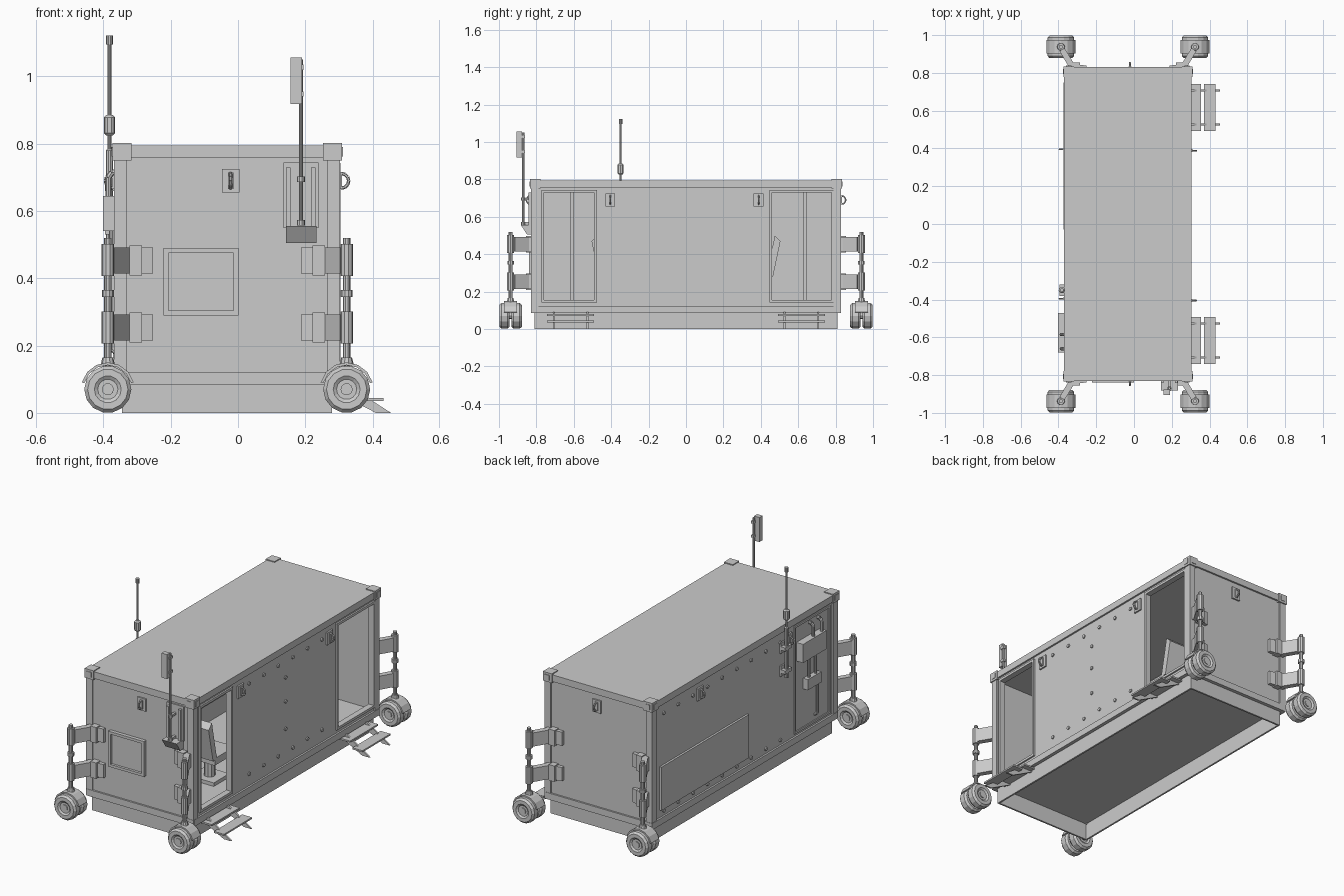
import bpy, bmesh, math
from mathutils import Vector, Matrix

CX = -0.032  # centre line of the container body


class Part:
    """Collects simple solids into one named mesh."""
    def __init__(self, name):
        self.name, self.bm = name, bmesh.new()

    def prism(self, pts, vec):
        a = [self.bm.verts.new(p) for p in pts]
        b = [self.bm.verts.new(Vector(p) + Vector(vec)) for p in pts]
        n = len(a)
        self.bm.faces.new(a)
        self.bm.faces.new(b[::-1])
        for i in range(n):
            self.bm.faces.new((a[i], b[i], b[(i + 1) % n], a[(i + 1) % n]))

    def box(self, x0, x1, y0, y1, z0, z1):
        self.prism([(x0, y0, z0), (x1, y0, z0), (x1, y1, z0), (x0, y1, z0)], (0, 0, z1 - z0))

    def lathe(self, origin, axis, profile, n=12):
        """profile: (radius, distance along axis) with closed ends"""
        q = Vector((0, 0, 1)).rotation_difference(Vector(axis).normalized())
        rings = [[self.bm.verts.new(Vector(origin) + q @ Vector(
            (r * math.cos(math.tau * i / n), r * math.sin(math.tau * i / n), t)))
            for i in range(n)] for r, t in profile]
        for a, b in zip(rings, rings[1:]):
            for i in range(n):
                self.bm.faces.new((a[i], a[(i + 1) % n], b[(i + 1) % n], b[i]))
        self.bm.faces.new(rings[0])
        self.bm.faces.new(rings[-1])

    def rod(self, p, q, r, n=10):
        d = Vector(q) - Vector(p)
        self.lathe(p, d, [(r, 0), (r, d.length)], n)

    def tube(self, pts, r, n=8):
        for p, q in zip(pts, pts[1:]):
            self.rod(p, q, r, n)

    def done(self, smooth=False):
        bmesh.ops.recalc_face_normals(self.bm, faces=self.bm.faces[:])
        me = bpy.data.meshes.new(self.name)
        self.bm.to_mesh(me)
        self.bm.free()
        ob = bpy.data.objects.new(self.name, me)
        bpy.context.collection.objects.link(ob)
        if smooth:
            bpy.ops.object.select_all(action='DESELECT')
            ob.select_set(True)
            bpy.context.view_layer.objects.active = ob
            bpy.ops.object.shade_smooth_by_angle()
        return ob


DOORS = [(-0.765, -0.485), (0.455, 0.785)]

# open-bottomed skirt
p = Part("base_skirt")
for x in (-0.345, 0.27):
    p.box(x, x + 0.01, -0.81, 0.81, 0, 0.1)
for y in (-0.81, 0.80):
    p.box(-0.345, 0.28, y, y + 0.01, 0, 0.1)
p.done()

# wall panels, floor and ceiling; the right wall leaves two doorways open
p = Part("wall_panels")
p.box(-0.36, 0.295, -0.81, 0.81, 0.095, 0.12)
p.box(-0.35, 0.285, -0.80, 0.80, 0.75, 0.76)
p.box(-0.36, -0.34, -0.81, 0.81, 0.1, 0.78)
for y in (-0.82, 0.80):
    p.box(-0.35, 0.29, y, y + 0.02, 0.1, 0.78)
for a, b in ((-0.81, DOORS[0][0]), (DOORS[0][1], DOORS[1][0]), (DOORS[1][1], 0.81)):
    p.box(0.275, 0.295, a, b, 0.1, 0.78)
for a, b in DOORS:
    p.box(0.275, 0.295, a, b, 0.1, 0.15)
    p.box(0.275, 0.295, a, b, 0.735, 0.78)
p.done()

# outer frame: corner posts, rails, corner castings
p = Part("container_frame")
for x in (-0.368, 0.265):
    for y in (-0.828, 0.788):
        p.box(x, x + 0.038, y, y + 0.04, 0.09, 0.78)
for z0, z1 in ((0.085, 0.122), (0.757, 0.795)):
    for x in (-0.37, 0.285):
        p.box(x, x + 0.02, -0.825, 0.825, z0, z1)
    for y in (-0.83, 0.81):
        p.box(-0.365, 0.3, y, y + 0.02, z0, z1)
p.done()

p = Part("corner_castings")
for sx in (-1, 1):
    for sy in (-1, 1):
        x, y = CX + sx * 0.313, sy * 0.807
        p.box(x - 0.028, x + 0.028, y - 0.028, y + 0.028, 0.75, 0.802)
        ye = y + sy * 0.028
        p.box(x - 0.014, x + 0.014, ye, ye + sy * 0.003, 0.762, 0.79)
        xe = x + sx * 0.028
        p.box(xe, xe + sx * 0.003, y - 0.014, y + 0.014, 0.762, 0.79)
p.done()

# roof with eight sunken pans
p = Part("ribbed_roof")
xs = [-0.366, -0.335, 0.272, 0.302]
ys = [-0.825, -0.79, -0.675, -0.625, -0.455, -0.41, -0.245, -0.195, -0.03,
      0.02, 0.185, 0.235, 0.40, 0.45, 0.615, 0.66, 0.80, 0.825]
g = [[p.bm.verts.new((x, y, 0.797)) for x in xs] for y in ys]
pans = []
for j in range(len(ys) - 1):
    for i in range(3):
        f = p.bm.faces.new((g[j][i], g[j][i + 1], g[j + 1][i + 1], g[j + 1][i]))
        if i == 1 and j % 2 == 1:
            pans.append(f)
bmesh.ops.inset_individual(p.bm, faces=pans, thickness=0.02, depth=-0.025)
p.done()

# raised frames around the doorways
p = Part("door_frames")
for a, b in DOORS:
    for y in (a - 0.008, b - 0.006):
        p.box(0.27, 0.304, y, y + 0.014, 0.142, 0.743)
    for z in (0.142, 0.729):
        p.box(0.27, 0.304, a, b, z, z + 0.014)
    m = (a + b) / 2 + 0.015
    p.box(-0.34, -0.325, m - 0.01, m + 0.01, 0.12, 0.75)
p.done()

# interior seats and desk between the doorways
p = Part("interior_seats")
for s in (-1, 1):
    y = s * 0.36
    p.box(-0.02, 0.17, y - 0.09, y + 0.09, 0.25, 0.29)
    p.prism([(-0.02, y + s * 0.07, 0.28), (-0.02, y + s * 0.105, 0.28),
             (-0.02, y + s * 0.145, 0.47), (-0.02, y + s * 0.115, 0.5)], (0.19, 0, 0))
    p.rod((0.075, y, 0.12), (0.075, y, 0.26), 0.03)
    p.box(0.0, 0.15, y - 0.07, y + 0.07, 0.12, 0.14)
p.done()
p = Part("interior_desk")
p.box(-0.34, -0.17, -0.43, 0.43, 0.34, 0.36)
p.box(-0.34, -0.32, -0.43, 0.43, 0.12, 0.34)
for y in (-0.3, 0, 0.3):
    p.box(-0.31, -0.29, y - 0.11, y + 0.11, 0.42, 0.58)
    p.box(-0.33, -0.31, y - 0.02, y + 0.02, 0.36, 0.5)
p.done()

# flush panels: front hatch, left long hatch, left equipment door
p = Part("front_hatch")
p.box(-0.215, -0.005, -0.826, -0.81, 0.295, 0.485)
for a, b, c, d in ((-0.222, -0.207, 0.29, 0.49), (-0.014, 0.001, 0.29, 0.49),
                   (-0.207, -0.014, 0.29, 0.305), (-0.207, -0.014, 0.475, 0.49)):
    p.box(a, b, -0.84, -0.815, c, d)
p.done()
p = Part("left_hatches")
p.box(-0.372, -0.35, -0.03, 0.75, 0.165, 0.41)
for y in (-0.765, -0.46):
    p.box(-0.366, -0.355, y, y + 0.012, 0.135, 0.745)
for z in (0.135, 0.733):
    p.box(-0.366, -0.355, -0.765, -0.45, z, z + 0.012)
p.done()

# utility boxes with pipes on the left side
p = Part("utility_boxes")
p.box(-0.402, -0.355, -0.68, -0.47, 0.54, 0.645)
p.box(-0.39, -0.355, -0.65, -0.53, 0.36, 0.42)
for y in (-0.585, -0.66):
    p.tube([(-0.385, y, 0.64), (-0.385, y, 0.70), (-0.375, y, 0.715), (-0.355, y, 0.715)], 0.009)
for y in (-0.56, -0.62):
    p.rod((-0.375, y, 0.42), (-0.375, y, 0.55), 0.008)
p.tube([(-0.375, -0.635, 0.37), (-0.375, -0.635, 0.19), (-0.355, -0.635, 0.175)], 0.008)
p.done()

# bolts on both long sides
p = Part("side_bolts")
spots = [(y, z) for y in (-0.325, -0.195, -0.065, 0.065, 0.195, 0.325) for z in (0.19, 0.7)]
spots += [(0, z) for z in (0.32, 0.475, 0.61)]
for y, z in spots:
    p.rod((0.29, y, z), (0.302, y, z), 0.01, 8)
for y, z in [(a * 0.13 - 0.325, b) for a in range(9) for b in (0.15, 0.7)]:
    if y < 0.72:
        p.rod((-0.367, y, z), (-0.355, y, z), 0.01, 8)
p.done()

# lashing plates, each with a standing ring: position and outward direction
p = Part("lashing_rings")
for c, o in (((-0.022, -0.82), (0, -1)), ((-0.022, 0.82), (0, 1)), ((0.295, -0.405), (1, 0)),
             ((0.295, 0.388), (1, 0)), ((-0.36, -0.395), (-1, 0)), ((-0.36, 0.395), (-1, 0))):
    c, o = Vector((*c, 0.69)), Vector((*o, 0))
    t = Vector((-o.y, o.x, 0))
    q = [c + t * (0.026 * a) + Vector((0, 0, 0.035 * b)) for a, b in ((-1, -1), (1, -1), (1, 1), (-1, 1))]
    p.prism(q, o * 0.009)
    q = [c + t * (0.008 * a) + Vector((0, 0, 0.025 * b)) for a, b in ((-1, -1), (1, -1), (1, 1), (-1, 1))]
    p.prism(q, o * 0.014)
    ring = [c + o * (0.012 + 0.022 * math.cos(math.pi * k / 6)) + Vector((0, 0, 0.022 * math.sin(math.pi * k / 6)))
            for k in range(-3, 4)]
    p.tube(ring, 0.005, 6)
p.done()

# four castor legs: twin wheels, fender, strut and two swing brackets
arm = [(0.22, 0.815), (0.22, 0.838), (0.285, 0.848), (0.335, 0.93), (0.362, 0.915), (0.318, 0.84), (0.318, 0.815)]
tyre = [(0.03, -0.02), (0.04, -0.027), (0.06, -0.027), (0.07, -0.016), (0.07, 0.016),
        (0.06, 0.027), (0.04, 0.027), (0.03, 0.02)]
for sx, nx in ((-1, "left"), (1, "right")):
    for sy, ny in ((-1, "front"), (1, "back")):
        x, y = CX + sx * 0.355, sy * 0.938
        p = Part(f"{ny}_{nx}_wheels")
        for d in (-0.033, 0.033):
            p.lathe((x, y + d, 0.07), (0, 1, 0), tyre, 14)
        p.rod((x, y - 0.058, 0.07), (x, y + 0.058, 0.07), 0.018, 10)
        p.done()
        p = Part(f"{ny}_{nx}_leg")
        arc = [math.radians(15 + 25 * k) for k in range(7)]
        pts = [(x + r * math.cos(a), y - 0.035, 0.07 + r * math.sin(a))
               for r, aa in ((0.08, arc), (0.072, arc[::-1])) for a in aa]
        p.prism(pts, (0, 0.07, 0))
        p.box(x - 0.015, x + 0.015, y - 0.006, y + 0.006, 0.06, 0.15)
        p.lathe((x, y, 0.14), (0, 0, 1), [(0.022, 0), (0.016, 0.025), (0.011, 0.025), (0.011, 0.38)], 10)
        p.rod((x, y, 0.345), (x, y, 0.365), 0.018)
        for z0, z1 in ((0.415, 0.492), (0.215, 0.292)):
            p.prism([(CX + sx * u, sy * v, z0) for u, v in arm], (0, 0, z1 - z0))
            p.rod((x, y, z0 - 0.008), (x, y, z1 + 0.01), 0.019)
            u = CX + sx * 0.272
            p.box(u - 0.018, u + 0.018, sy * 0.82, sy * 0.856, z0 - 0.006, z1 + 0.006)
        p.done()

# fold-out steps below the doorways
for s, n in ((-1, "front"), (1, "back")):
    p = Part(f"{n}_steps")
    y = s * 0.617
    p.box(0.285, 0.355, y - 0.125, y + 0.125, 0.07, 0.079)
    p.box(0.37, 0.432, y - 0.125, y + 0.125, 0.036, 0.045)
    for d in (-0.095, 0.085):
        p.prism([(0.27, y + d, 0.072), (0.27, y + d, 0.1), (0.315, y + d, 0.09),
                 (0.455, y + d, 0.0), (0.41, y + d, 0.0)], (0, 0.01, 0))
    p.done()

# whip antenna on the left side
p = Part("whip_antenna")
ax, ay = -0.382, -0.35
p.lathe((ax, ay, 0.5), (0, 0, 1), [(0.011, 0), (0.011, 0.28), (0.006, 0.285), (0.006, 0.605)], 10)
p.lathe((ax, ay, 0.825), (0, 0, 1), [(0.01, 0), (0.017, 0.007), (0.017, 0.053), (0.01, 0.06)], 10)
p.rod((ax, ay, 1.095), (ax, ay, 1.122), 0.01)
for z in (0.53, 0.66):
    p.box(-0.395, -0.355, ay - 0.03, ay + 0.03, z, z + 0.02)
    p.box(-0.368, -0.355, ay - 0.03, ay + 0.03, z - 0.02, z + 0.04)
p.done()

# panel antenna with its channel and socket on the front
p = Part("panel_antenna")
p.rod((0.187, -0.87, 0.56), (0.187, -0.87, 1.05), 0.006)
p.box(0.156, 0.19, -0.905, -0.877, 0.918, 1.056)
for z in (0.94, 1.02):
    p.box(0.18, 0.195, -0.885, -0.86, z, z + 0.015)
for z in (0.565, 0.695):
    p.rod((0.187, -0.87, z - 0.008), (0.187, -0.87, z + 0.008), 0.012)
    p.box(0.18, 0.194, -0.868, -0.82, z - 0.006, z + 0.006)
p.done()
p = Part("antenna_mount")
p.box(0.135, 0.24, -0.828, -0.815, 0.55, 0.745)
for x in (0.142, 0.217):
    p.box(x, x + 0.014, -0.843, -0.82, 0.55, 0.73)
p.prism([(0.142, -0.815, 0.505), (0.142, -0.85, 0.505), (0.142, -0.882, 0.555), (0.142, -0.815, 0.555)],
        (0.092, 0, 0))
p.done()
